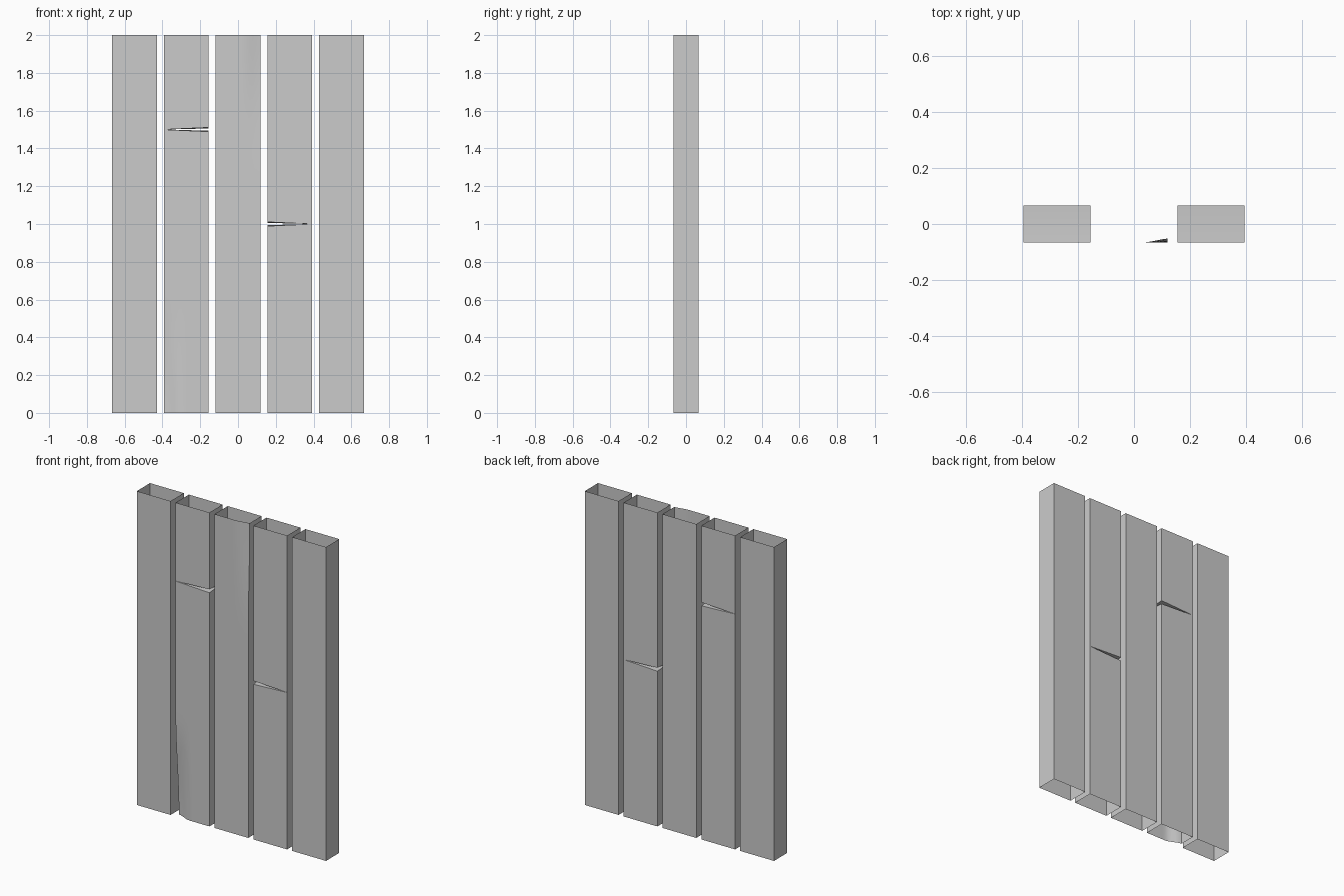
import bpy, bmesh

if "Cube" in bpy.data.objects:
    bpy.data.objects.remove(bpy.data.objects["Cube"])

W, D, H = 0.238, 0.1334, 2.0      # plank width, depth, height
PITCH = 0.274                     # spacing between plank centres
HW, HD = W / 2, D / 2


def ease(t):
    t = min(max(t, 0.0), 1.0)
    return t * t * (3 - 2 * t)


def add_tube(bm, cx, z0, z1, nx=1, nz=1, dent=None, bottom=None, top=None):
    """Hollow rectangular tube; bottom/top are optional cut surfaces z(x, y)."""
    xs = [-HW + W * i / nx for i in range(nx + 1)]
    ring = [(x, -HD) for x in xs] + [(HW, 0)]
    ring += [(x, HD) for x in reversed(xs)] + [(-HW, 0)]
    rows = []
    for k in range(nz + 1):
        row = []
        for x, y in ring:
            z = z0 + (z1 - z0) * k / nz
            if k == 0 and bottom:
                z = bottom(x, y)
            if k == nz and top:
                z = top(x, y)
            dy = dent(x, z) if dent and y < -HD + 1e-6 else 0
            row.append(bm.verts.new((cx + x, y + dy, z)))
        rows.append(row)
    n = len(ring)
    for a, b in zip(rows, rows[1:]):
        for i in range(n):
            j = (i + 1) % n
            bm.faces.new((a[i], a[j], b[j], b[i]))
    # broken end faces, front half and back half, joined along a middle ridge
    for cut, row, flip in ((bottom, rows[0], True), (top, rows[-1], False)):
        if cut:
            front = row[:nx + 1] + [row[nx + 1], row[-1]]
            back = [row[-1], row[nx + 1]] + row[nx + 2:-1]
            for loop in (front, back):
                bm.faces.new(loop[::-1] if flip else loop)


def finish(bm, name):
    me = bpy.data.meshes.new(name)
    bm.to_mesh(me)
    bm.free()
    ob = bpy.data.objects.new(name, me)
    bpy.context.collection.objects.link(ob)
    bpy.ops.object.select_all(action='DESELECT')
    ob.select_set(True)
    bpy.context.view_layer.objects.active = ob
    bpy.ops.object.shade_smooth_by_angle()


def crack(z, side, sign):
    """Wedge cut: closed at one side of the plank, open at the other."""
    def cut(x, y):
        t = (x * side + HW) / W
        half = 0.011 if abs(y) > 0.01 else 0.006
        return z + sign * half * t
    return cut


# worn corners
def worn_bottom(x, z):            # lower left front corner
    return 0.033 * ease((-0.02 - x) / 0.10) * ease(1 - z / 0.65)


def worn_top(x, z):               # upper right front corner
    return 0.013 * ease((x - 0.02) / 0.12) * 1.25 * ease((z - 1.3) / 0.7)


# outer planks
for name, s in (("outer_plank_left", -2), ("outer_plank_right", 2)):
    bm = bmesh.new()
    add_tube(bm, s * PITCH, 0, H)
    finish(bm, name)

# centre plank with worn top corner
bm = bmesh.new()
add_tube(bm, 0, 0, H, nx=12, nz=24, dent=worn_top)
finish(bm, "centre_plank")

# cracked planks, each split by a wedge opening toward the centre
for name, s, z, dent in (("cracked_plank_left", -1, 1.5, worn_bottom),
                         ("cracked_plank_right", 1, 1.0, None)):
    bm = bmesh.new()
    nx, nz = (12, 24) if dent else (1, 1)
    add_tube(bm, s * PITCH, 0, z, nx, nz, dent, top=crack(z, -s, -1))
    add_tube(bm, s * PITCH, z, H, bottom=crack(z, -s, 1))
    finish(bm, name)
